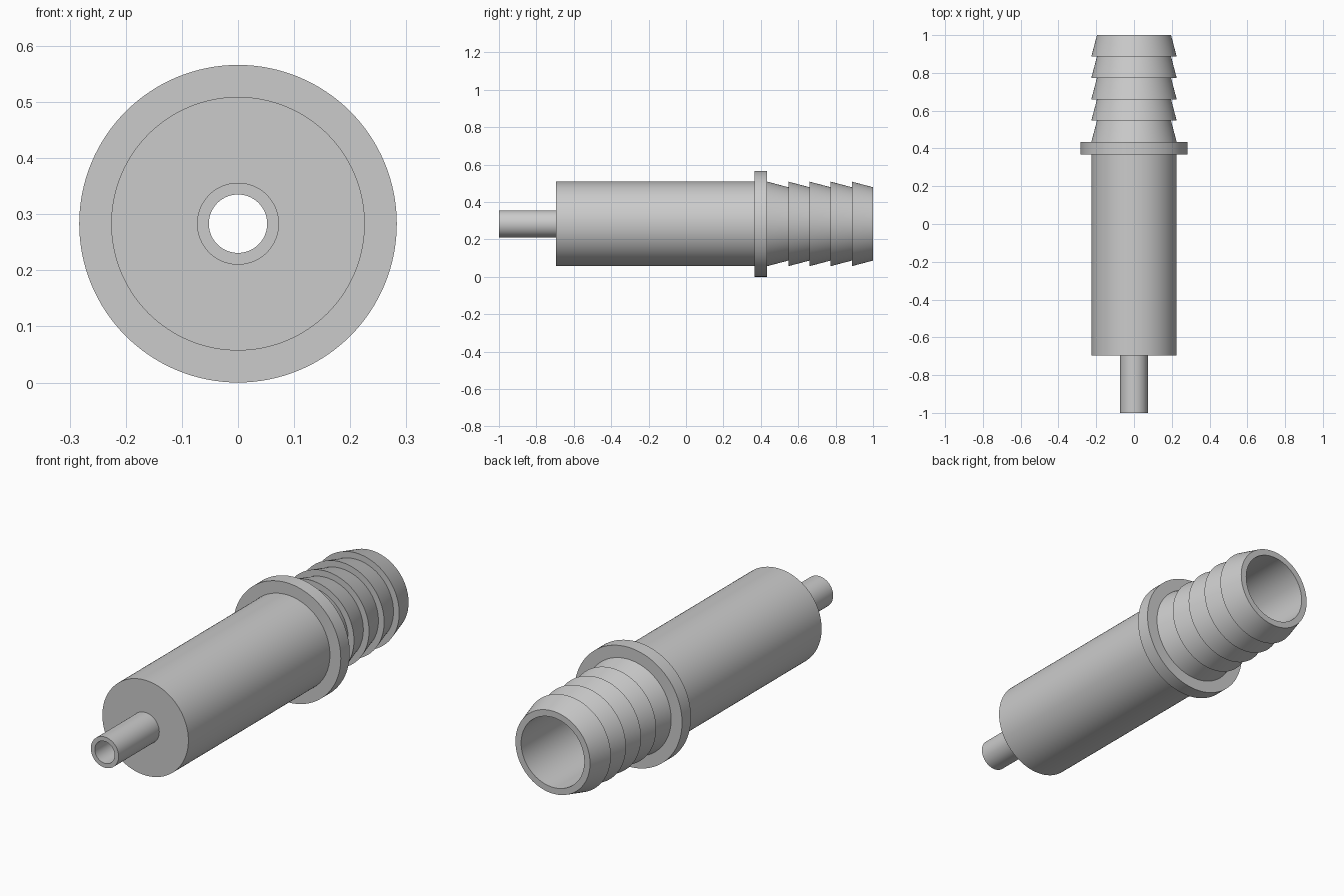
import bpy, bmesh, math

cube = bpy.data.objects.get("Cube")
if cube:
    bpy.data.objects.remove(cube, do_unlink=True)

AXIS_Z = 0.283
SEGMENTS = 128

grey = bpy.data.materials.new("plain grey")
grey.use_nodes = True
grey.diffuse_color = (0.6, 0.6, 0.6, 1)
grey.node_tree.nodes["Principled BSDF"].inputs["Base Color"].default_value = (0.6, 0.6, 0.6, 1)


def lathe(name, profile):
    """Spin a closed (radius, y) outline around the lengthwise axis."""
    bm = bmesh.new()
    verts = [bm.verts.new((r, y, 0)) for r, y in profile]
    edges = [bm.edges.new((a, b)) for a, b in zip(verts, verts[1:] + verts[:1])]
    bmesh.ops.spin(bm, geom=verts + edges, cent=(0, 0, 0), axis=(0, 1, 0),
                   angle=math.tau, steps=SEGMENTS, use_duplicate=False)
    bmesh.ops.remove_doubles(bm, verts=bm.verts, dist=1e-5)
    bmesh.ops.recalc_face_normals(bm, faces=bm.faces)
    mesh = bpy.data.meshes.new(name)
    bm.to_mesh(mesh)
    bm.free()
    obj = bpy.data.objects.new(name, mesh)
    obj.location.z = AXIS_Z
    mesh.materials.append(grey)
    bpy.context.collection.objects.link(obj)
    bpy.ops.object.select_all(action="DESELECT")
    obj.select_set(True)
    bpy.context.view_layer.objects.active = obj
    bpy.ops.object.shade_smooth_by_angle(angle=math.radians(12))
    return obj


# Lengthwise stations and radii
TUBE_R, HOLE_R = 0.073, 0.052
BODY_R, BORE_R = 0.226, 0.166
FLANGE_R, BARB_TIP_R = 0.283, 0.196
BODY_FRONT, BORE_FRONT = -0.695, -0.635
FLANGE_FRONT, FLANGE_BACK, BACK = 0.367, 0.434, 1.0
BARBS = 5

# Outline: thin inlet tube, body and flange
outline = [
    (HOLE_R, -1), (TUBE_R, -1), (TUBE_R, BODY_FRONT),
    (BODY_R, BODY_FRONT), (BODY_R, FLANGE_FRONT),
    (FLANGE_R, FLANGE_FRONT), (FLANGE_R, FLANGE_BACK),
]
# Hose barbs, each tapering toward the back
pitch = (BACK - FLANGE_BACK) / BARBS
for i in range(BARBS):
    start = FLANGE_BACK + i * pitch
    outline += [(BODY_R, start), (BARB_TIP_R, start + pitch)]
# Wide bore, narrowing to the inlet hole
outline += [(BORE_R, BACK), (BORE_R, BORE_FRONT), (HOLE_R, BORE_FRONT)]

lathe("barbed_hose_fitting", outline)
